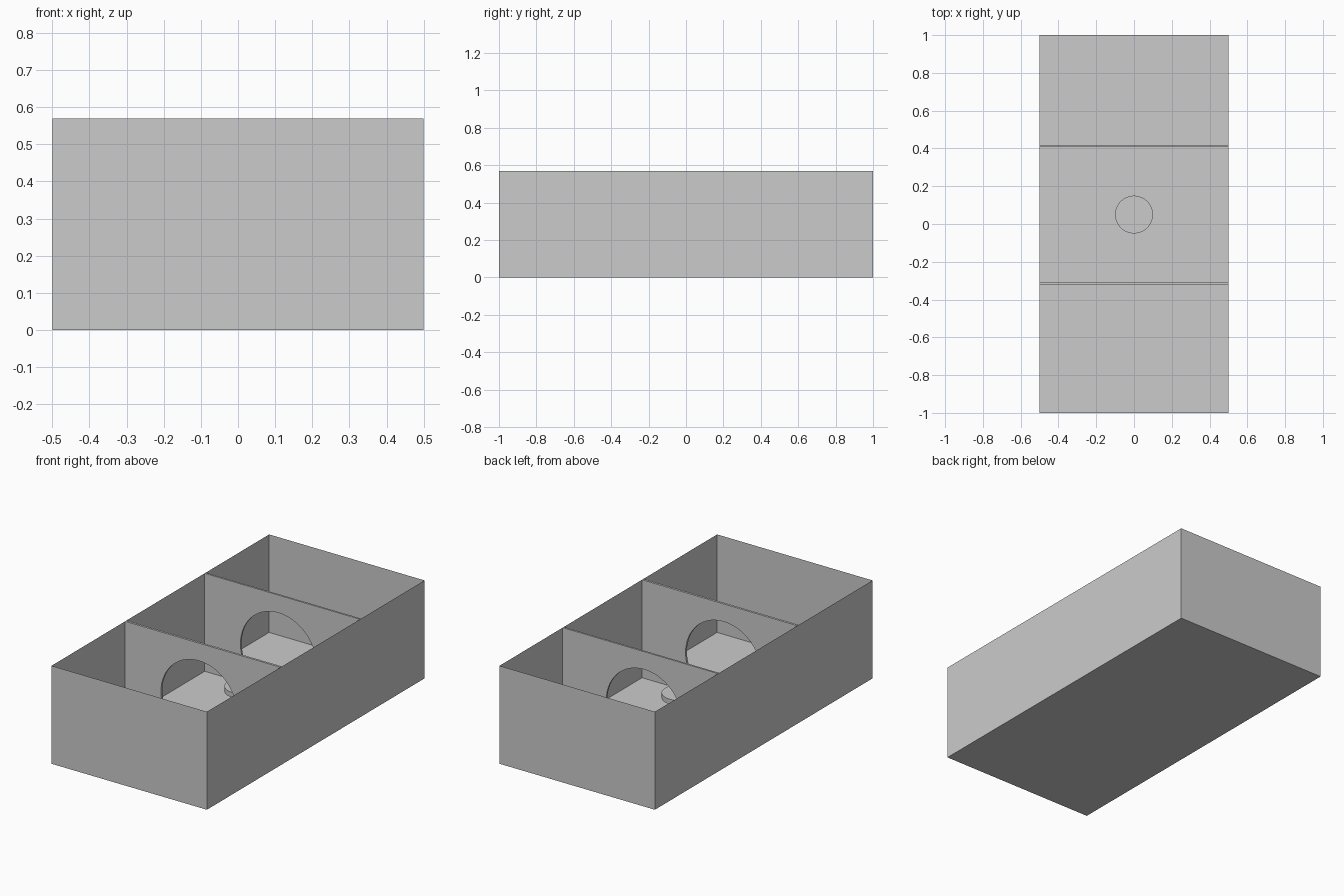
import bpy, bmesh
from math import sin, cos, acos, pi

if "Cube" in bpy.data.objects:
    bpy.data.objects.remove(bpy.data.objects["Cube"])

W, L, H = 0.5, 1.0, 0.57          # half width, half length, height
CX, CZ, R = -0.025, 0.222, 0.245  # round doorway in each partition


def make_object(name, bm):
    bmesh.ops.recalc_face_normals(bm, faces=bm.faces)
    mesh = bpy.data.meshes.new(name)
    bm.to_mesh(mesh)
    bm.free()
    ob = bpy.data.objects.new(name, mesh)
    bpy.context.collection.objects.link(ob)
    return ob


# Open-topped thin-walled box
bm = bmesh.new()
bmesh.ops.create_cube(bm, size=1)
for v in bm.verts:
    v.co = (v.co.x * 2 * W, v.co.y * 2 * L, (v.co.z + 0.5) * H)
lid = [f for f in bm.faces if f.calc_center_median().z > H - 0.001]
bmesh.ops.delete(bm, geom=lid, context='FACES_ONLY')
make_object("open_box", bm)


# Partition wall with a round doorway cut off by the floor
def partition(name, y0, y1, segments=48):
    half = acos(CZ / R)
    start, sweep = -pi / 2 - half, -(2 * pi - 2 * half)
    pts = [(W, 0), (W, H), (-W, H), (-W, 0)]
    for i in range(segments + 1):
        a = start + sweep * i / segments
        pts.append((CX + R * cos(a), max(0, CZ + R * sin(a))))
    bm = bmesh.new()
    face = bm.faces.new([bm.verts.new((x, y0, z)) for x, z in pts])
    ext = bmesh.ops.extrude_face_region(bm, geom=[face], use_keep_orig=True)
    moved = [g for g in ext["geom"] if isinstance(g, bmesh.types.BMVert)]
    bmesh.ops.translate(bm, verts=moved, vec=(0, y1 - y0, 0))
    ob = make_object(name, bm)
    bpy.context.view_layer.objects.active = ob
    ob.select_set(True)
    bpy.ops.object.shade_smooth_by_angle()
    ob.select_set(False)


partition("front_partition", -0.323, -0.31)
partition("back_partition", 0.408, 0.419)

# Small raised disc in the middle compartment
bpy.ops.mesh.primitive_cylinder_add(vertices=48, radius=0.1, depth=0.03,
                                    location=(0, 0.05, 0.17))
bpy.context.object.name = "round_disc"
bpy.ops.object.shade_smooth_by_angle()
